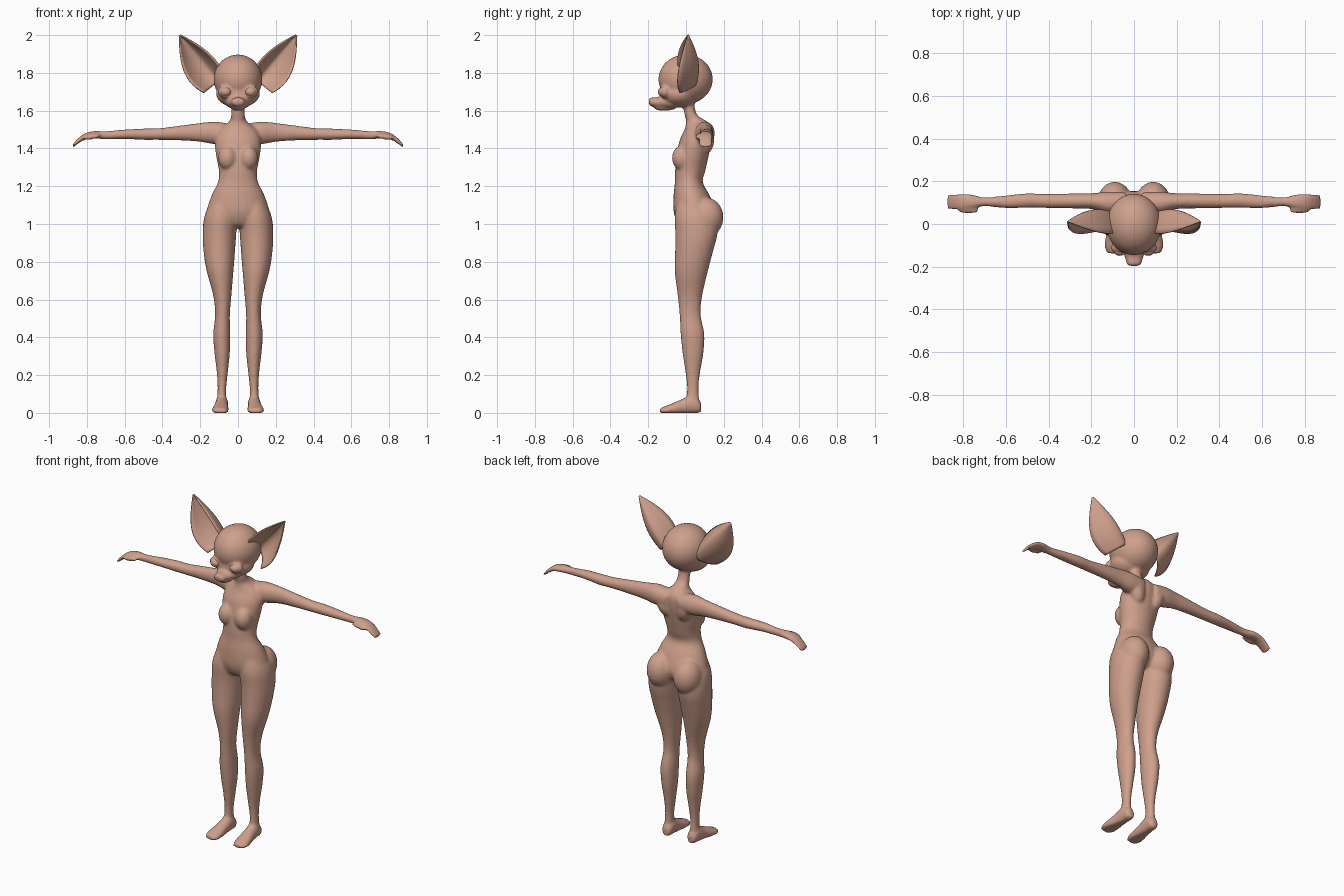
import bpy, bmesh, math
from mathutils import Vector, Matrix

if "Cube" in bpy.data.objects:
    bpy.data.objects.remove(bpy.data.objects["Cube"], do_unlink=True)

skin = bpy.data.materials.new("warm_skin")
skin.use_nodes = True
skin.diffuse_color = (0.62, 0.35, 0.26, 1)
skin.node_tree.nodes["Principled BSDF"].inputs["Base Color"].default_value = skin.diffuse_color


def finish(bm, name):
    """Turn a bmesh into a smooth, skin coloured object."""
    bmesh.ops.recalc_face_normals(bm, faces=bm.faces)
    mesh = bpy.data.meshes.new(name)
    for face in bm.faces:
        face.smooth = True
    bm.to_mesh(mesh)
    bm.free()
    mesh.materials.append(skin)
    obj = bpy.data.objects.new(name, mesh)
    bpy.context.collection.objects.link(obj)
    return obj


def spline(rows, steps=4):
    """Catmull-Rom interpolation through rows of numbers."""
    pts = [Vector(r) for r in rows]
    pts = [pts[0]] + pts + [pts[-1]]
    result = []
    for a, b, c, d in zip(pts, pts[1:], pts[2:], pts[3:]):
        for i in range(steps):
            t = i / steps
            result.append((2 * b + (c - a) * t + (2 * a - 5 * b + 4 * c - d) * t * t
                           + (3 * b - a - 3 * c + d) * t ** 3) / 2)
    return result + [pts[-1]]


def loft(bm, axis, rows, side=1, sides=24):
    """Skin ellipses along an axis: position, two centre values, two radii."""
    rings = []
    for pos, ca, cb, ra, rb in spline(rows):
        ring = []
        for k in range(sides):
            ang = math.tau * k / sides
            co = [ca + ra * math.cos(ang), cb + rb * math.sin(ang)]
            co.insert("xyz".index(axis), pos)
            ring.append(bm.verts.new((co[0] * side, co[1], max(co[2], 0))))
        rings.append(ring)
    for lower, upper in zip(rings, rings[1:]):
        for k in range(sides):
            n = (k + 1) % sides
            bm.faces.new((lower[k], lower[n], upper[n], upper[k]))
    bm.faces.new(rings[0])
    bm.faces.new(rings[-1])


def ball(bm, centre, radii, tilt=0):
    matrix = (Matrix.Translation(centre) @ Matrix.Rotation(tilt, 4, "Y")
              @ Matrix.Diagonal((*radii, 1)))
    bmesh.ops.create_uvsphere(bm, u_segments=32, v_segments=20, radius=1, matrix=matrix)


# Section tables
torso = [(1.66, 0, .01, .034, .03), (1.58, 0, .025, .036, .033), (1.54, 0, .058, .05, .058),
         (1.5, 0, .065, .1, .073), (1.44, 0, .05, .122, .085), (1.36, 0, .035, .116, .085),
         (1.28, 0, .022, .101, .08), (1.22, 0, .015, .107, .074), (1.15, 0, .03, .141, .096),
         (1.06, 0, .045, .165, .11), (1, 0, .045, .13, .085), (.98, 0, .045, .05, .05)]
leg = [(1.12, .08, .04, .065, .085), (1.04, .09, .05, .088, .11), (.95, .098, .055, .089, .112),
       (.85, .099, .042, .083, .1), (.75, .095, .028, .071, .088), (.62, .083, .021, .048, .065),
       (.52, .082, .022, .039, .056), (.42, .086, .034, .045, .063), (.32, .084, .037, .041, .056),
       (.22, .083, .036, .03, .04), (.13, .085, .036, .023, .03), (.05, .087, .035, .026, .038)]
foot = [(.08, .085, .03, .018, .025), (.065, .085, .035, .03, .038), (.03, .086, .045, .034, .05),
        (-.02, .088, .032, .036, .042), (-.07, .092, .02, .043, .032),
        (-.11, .094, .012, .044, .024), (-.138, .094, .01, .03, .014)]
arm = [(.04, .1, 1.48, .05, .05), (.12, .1, 1.482, .052, .06), (.2, .107, 1.485, .037, .05),
       (.3, .108, 1.482, .035, .04), (.42, .108, 1.476, .033, .031), (.5, .11, 1.475, .034, .03),
       (.6, .104, 1.475, .03, .025), (.7, .104, 1.47, .021, .022), (.76, .105, 1.472, .034, .02),
       (.81, .104, 1.463, .038, .017), (.85, .103, 1.437, .037, .014),
       (.877, .102, 1.41, .034, .008)]
snout = [(-.06, 0, 1.65, .075, .045), (-.12, 0, 1.646, .058, .035), (-.16, 0, 1.644, .042, .026),
         (-.185, 0, 1.647, .037, .024), (-.197, 0, 1.648, .022, .014)]

# Body: overlapping parts fused into one skin
bm = bmesh.new()
loft(bm, "z", torso)
loft(bm, "y", snout)
ball(bm, (0, -.002, 1.766), (.129, .144, .131))                # cranium
ball(bm, (0, -.035, 1.69), (.116, .1, .074))                   # cheeks
ball(bm, (0, -.115, 1.616), (.036, .055, .017))                # lower jaw
for side in (1, -1):
    loft(bm, "z", leg, side)
    loft(bm, "y", foot, side)
    loft(bm, "x", arm, side)
    ball(bm, (side * .055, -.022, 1.35), (.05, .052, .065))    # chest
    ball(bm, (side * .09, .105, 1.035), (.08, .093, .105))     # seat
    ball(bm, (side * .07, .105, 1.45), (.045, .045, .08), side * .25)  # shoulder blade
    ball(bm, (side * .775, .064, 1.462), (.05, .015, .014), side * .15)  # thumb
    ball(bm, (side * .066, -.112, 1.7), (.042, .03, .034))     # eyelid
body = finish(bm, "body")
remesh = body.modifiers.new("fuse", "REMESH")
remesh.mode = "VOXEL"
remesh.voxel_size = .008
remesh.use_smooth_shade = True
soften = body.modifiers.new("soften", "SMOOTH")
soften.factor = .5
soften.iterations = 6

# Eyes and ears
base, tip = Vector((.11, 0, 1.75)), Vector((.308, 0, 2))
across = Vector((.78, 0, -.62))
for side, word in ((1, "left"), (-1, "right")):
    bm = bmesh.new()
    ball(bm, (side * .066, -.122, 1.7), (.031, .027, .025))
    finish(bm, word + "_eye")

    # Cupped leaf, open to the front
    bm = bmesh.new()
    grid = []
    for i in range(25):
        t = i / 24
        k = math.sin(math.pi * (.3 + .69 * t))
        row = []
        for j in range(17):
            s = j / 8 - 1
            p = base.lerp(tip, t) + across * s * k * (.11 if s > 0 else .065)
            p.y = .01 + .055 * k - .11 * k * s * s
            row.append(bm.verts.new((p.x * side, p.y, p.z)))
        grid.append(row)
    for low, high in zip(grid, grid[1:]):
        for j in range(16):
            bm.faces.new((low[j], low[j + 1], high[j + 1], high[j]))
    ear = finish(bm, word + "_ear")
    shell = ear.modifiers.new("thickness", "SOLIDIFY")
    shell.thickness = .007
    shell.offset = 0
